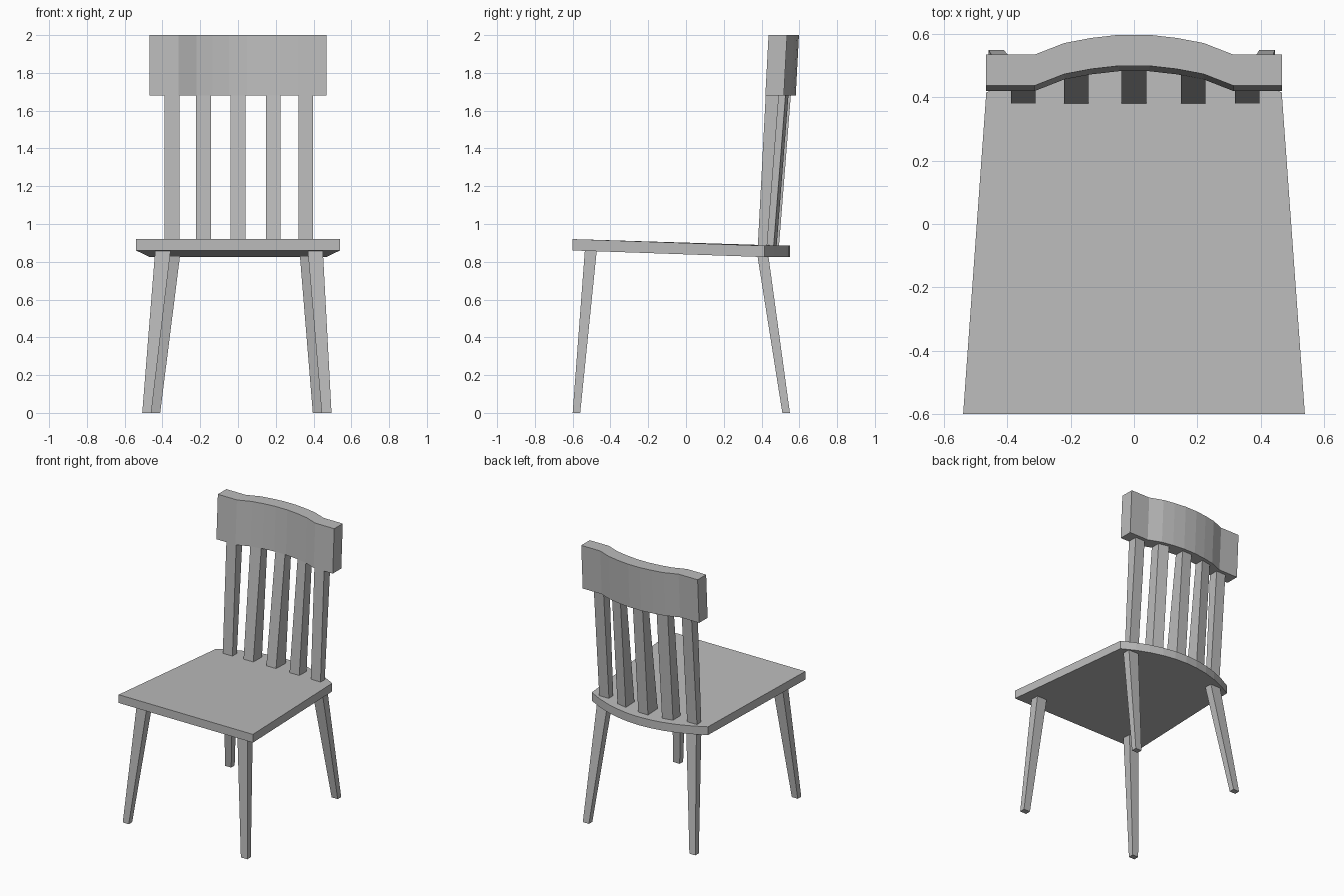
import bpy
import bmesh

if "Cube" in bpy.data.objects:
    bpy.data.objects.remove(bpy.data.objects["Cube"], do_unlink=True)

grey = bpy.data.materials.new("plain_grey")
grey.use_nodes = True
grey.diffuse_color = (0.5, 0.5, 0.5, 1)
grey.node_tree.nodes["Principled BSDF"].inputs["Base Color"].default_value = (0.5, 0.5, 0.5, 1)


def loft(name, lower, upper):
    """Closed solid between two matching outlines."""
    bm = bmesh.new()
    a = [bm.verts.new(p) for p in lower]
    b = [bm.verts.new(p) for p in upper]
    bm.faces.new(a[::-1])
    bm.faces.new(b)
    n = len(a)
    for i in range(n):
        j = (i + 1) % n
        bm.faces.new((a[i], a[j], b[j], b[i]))
    bmesh.ops.recalc_face_normals(bm, faces=bm.faces)
    mesh = bpy.data.meshes.new(name)
    bm.to_mesh(mesh)
    bm.free()
    mesh.materials.append(grey)
    obj = bpy.data.objects.new(name, mesh)
    bpy.context.collection.objects.link(obj)
    return obj


def rect(x0, x1, y0, y1, z):
    return [(x0, y0, z), (x1, y0, z), (x1, y1, z), (x0, y1, z)]


# Seat: tapered board sloping backwards, with a bowed rear edge
SEGMENTS = 10
outline = [(-0.54, -0.6, 0.92), (0.54, -0.6, 0.92)]
for i in range(SEGMENTS + 1):
    t = 1 - 2 * i / SEGMENTS
    outline.append((0.467 * t, 0.415 + 0.135 * (1 - t * t), 0.885))
loft("seat", [(x, y, z - 0.06) for x, y, z in outline], outline)

# Legs: tapered and splayed, each from a foot rectangle to a top rectangle
legs = {
    "front_right_leg": ((-0.507, -0.459, -0.6, -0.56), (-0.438, -0.356, -0.535, -0.472), 0.865),
    "front_left_leg": ((0.443, 0.495, -0.6, -0.56), (0.369, 0.449, -0.535, -0.472), 0.865),
    "back_right_leg": ((-0.46, -0.412, 0.51, 0.55), (-0.388, -0.306, 0.377, 0.435), 0.84),
    "back_left_leg": ((0.396, 0.445, 0.51, 0.55), (0.327, 0.41, 0.377, 0.435), 0.84),
}
for name, (foot, top, height) in legs.items():
    loft(name, rect(*foot, 0), rect(*top, height))

# Top rail: bowed centre between flat ends, leaning back slightly
half = [(0.047, 0.5), (0.135, 0.49), (0.22, 0.474), (0.315, 0.437), (0.468, 0.437)]
bow = [(-x, y) for x, y in reversed(half)] + half


def bow_y(x):
    """Depth of the rail's front at a given x."""
    for (x0, y0), (x1, y1) in zip(bow, bow[1:]):
        if x <= x1:
            return y0 + (y1 - y0) * (x - x0) / (x1 - x0)
    return bow[-1][1]


def rail_outline(shift, z):
    front = [(x, y + shift, z) for x, y in bow]
    back = [(x, y + shift + 0.098, z) for x, y in reversed(bow)]
    return front + back


loft("top_rail", rail_outline(-0.017, 1.68), rail_outline(0, 2))

# Spindles: straight row of fronts on the seat, following the bow at the top
for i, centre in enumerate((-0.35, -0.183, 0, 0.187, 0.358)):
    x0, x1 = centre - 0.039, centre + 0.039
    base = [(x0, 0.38, 0.88), (x1, 0.38, 0.88),
            (x1, bow_y(x1) - 0.008, 0.88), (x0, bow_y(x0) - 0.008, 0.88)]
    top = [(x0, bow_y(x0) - 0.015, 1.682), (x1, bow_y(x1) - 0.015, 1.682),
           (x1, bow_y(x1) + 0.055, 1.682), (x0, bow_y(x0) + 0.055, 1.682)]
    loft(f"spindle_{i + 1}", base, top)
